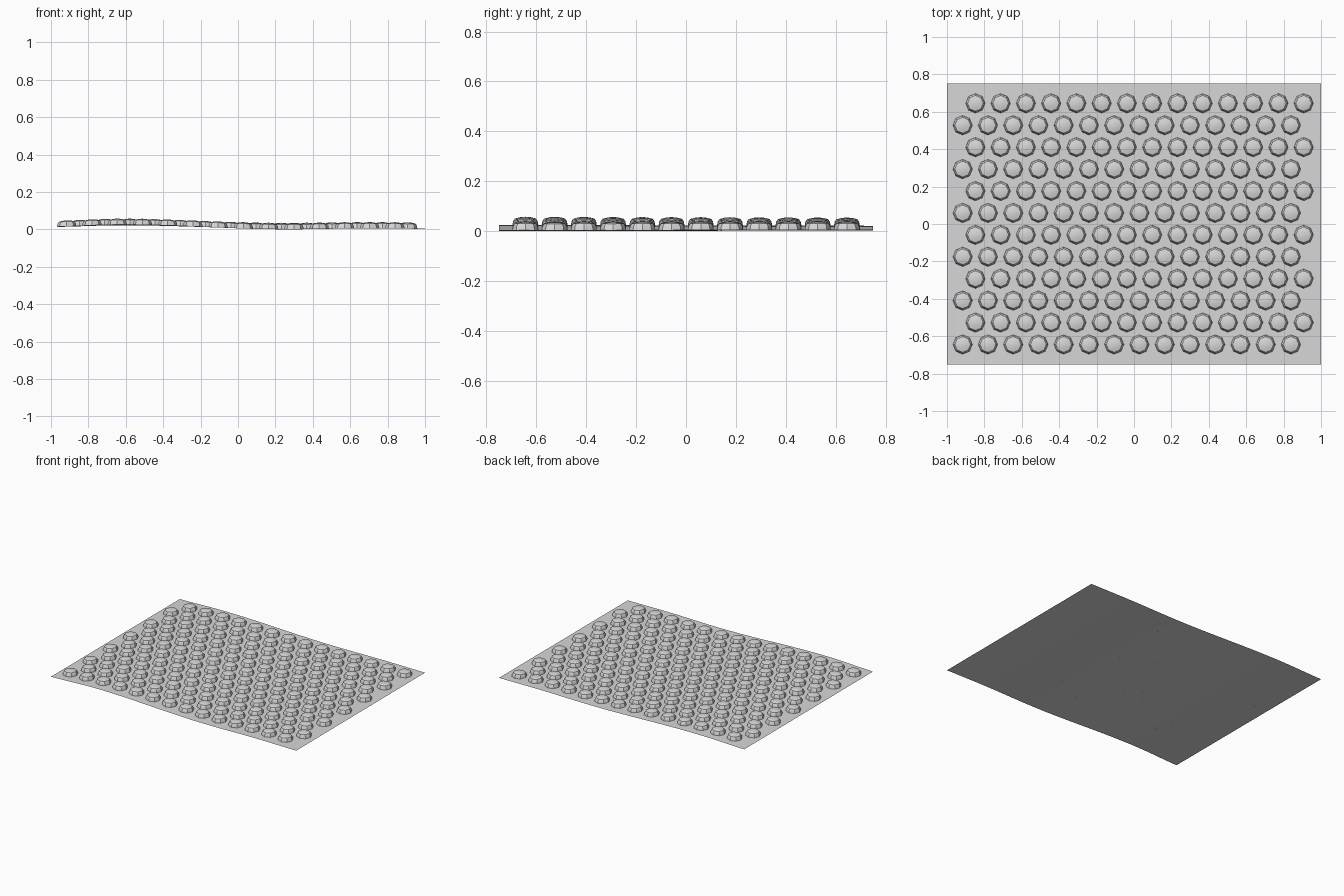
import bpy
import bmesh
import math

cube = bpy.data.objects.get("Cube")
if cube:
    bpy.data.objects.remove(cube, do_unlink=True)

# One pale grey plastic
plastic = bpy.data.materials.new("pale_grey_plastic")
plastic.use_nodes = True
grey = (0.68, 0.68, 0.68, 1)
plastic.diffuse_color = grey
plastic.node_tree.nodes["Principled BSDF"].inputs["Base Color"].default_value = grey

WIDTH, DEPTH = 2.0, 1.5
COLUMNS, ROWS, SIDES = 14, 12, 8
WAVE = [(-1.05, 0.012), (-0.62, 0.022), (0.27, 0.002), (0.68, 0.006), (1.05, 0.004)]
BUBBLE = [(0.052, 0), (0.049, 0.016), (0.042, 0.026), (0.022, 0.031)]
PEAK = 0.033


def sheet_height(x, y):
    """Gentle ripple along x, slightly stronger toward the front."""
    for (x0, z0), (x1, z1) in zip(WAVE, WAVE[1:]):
        if x0 <= x <= x1:
            ease = (1 - math.cos(math.pi * (x - x0) / (x1 - x0))) / 2
            z = z0 + (z1 - z0) * ease
            return 0.01 + (z - 0.01) * (1.1 - 0.2 * y)


def finish(bm, name):
    mesh = bpy.data.meshes.new(name)
    bm.to_mesh(mesh)
    bm.free()
    mesh.materials.append(plastic)
    obj = bpy.data.objects.new(name, mesh)
    bpy.context.collection.objects.link(obj)
    bpy.ops.object.select_all(action="DESELECT")
    obj.select_set(True)
    bpy.context.view_layer.objects.active = obj
    bpy.ops.object.shade_smooth_by_angle(angle=math.radians(32))
    return obj


# Rippled backing sheet
bm = bmesh.new()
bmesh.ops.create_grid(bm, x_segments=48, y_segments=8, size=1)
for v in bm.verts:
    v.co.x *= WIDTH / 2
    v.co.y *= DEPTH / 2
    v.co.z = sheet_height(v.co.x, v.co.y)
finish(bm, "backing_sheet")


# Domed bubble standing on the sheet
def add_bubble(bm, cx, cy):
    rings = []
    for radius, height in BUBBLE:
        ring = []
        for i in range(SIDES):
            a = math.tau * i / SIDES
            x, y = cx + radius * math.sin(a), cy - radius * math.cos(a)
            ring.append(bm.verts.new((x, y, sheet_height(x, y) + height)))
        rings.append(ring)
    tip = bm.verts.new((cx, cy, sheet_height(cx, cy) + PEAK))
    for i in range(SIDES):
        j = (i + 1) % SIDES
        for low, high in zip(rings, rings[1:]):
            bm.faces.new((low[i], low[j], high[j], high[i]))
        bm.faces.new((rings[-1][i], rings[-1][j], tip))


# Staggered rows of bubbles
bm = bmesh.new()
for row in range(ROWS):
    start = -0.848 if row % 2 else -0.916
    for col in range(COLUMNS):
        add_bubble(bm, start + 0.135 * col, -0.644 + 0.1172 * row)
finish(bm, "bubbles")
